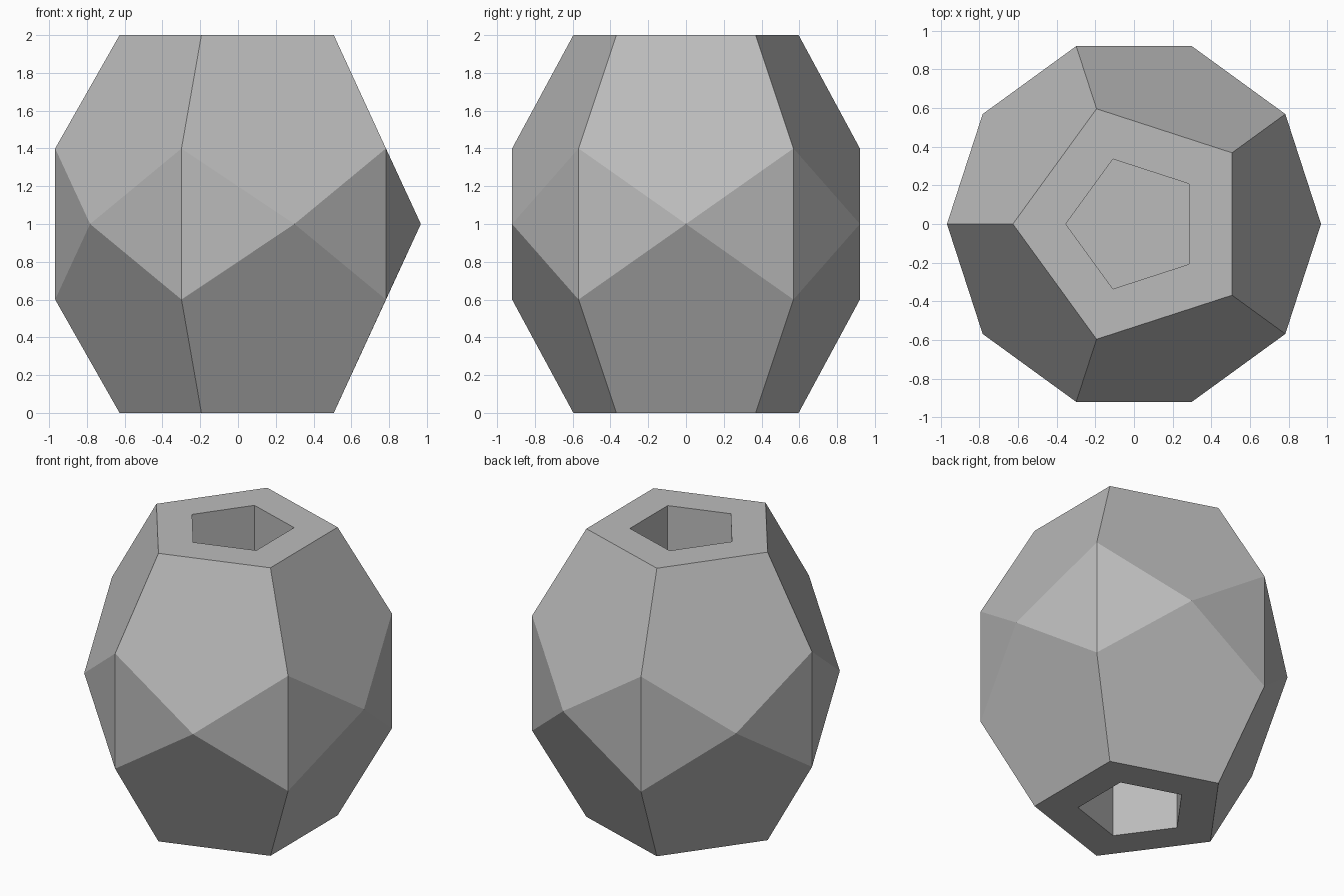
import bpy, bmesh
from math import cos, sin, radians

if "Cube" in bpy.data.objects:
    bpy.data.objects.remove(bpy.data.objects["Cube"])

RIM, BELLY, HOLE = 0.627, 0.968, 0.353   # corner radii
DEPTH = 0.6                              # depth of each end pocket

bm = bmesh.new()


def ring(radius, z, start):
    """Five corners of a level pentagon."""
    return [bm.verts.new((radius * cos(radians(start + 72 * k)),
                          radius * sin(radians(start + 72 * k)), z))
            for k in range(5)]


# Belly corners: middle zigzag points shared by both halves
mid = ring(BELLY, 1.0, 0)
shoulders = []
for s in (1, -1):
    end_z = 1 + s
    shoulder = ring(BELLY, 1 + 0.4 * s, 36)
    rim = ring(RIM, end_z, 36)
    hole = ring(HOLE, end_z, 36)
    floor = ring(HOLE, end_z - s * DEPTH, 36)
    shoulders.append(shoulder)
    for k in range(5):
        j = (k + 1) % 5
        # large sloping pentagon, flat end border, pocket wall
        bm.faces.new((rim[k], rim[j], shoulder[j], mid[j], shoulder[k]))
        bm.faces.new((rim[k], rim[j], hole[j], hole[k]))
        bm.faces.new((hole[k], hole[j], floor[j], floor[k]))
    bm.faces.new(floor)

# Triangles around the belly
up, low = shoulders
for k in range(5):
    for m in (mid[k], mid[(k + 1) % 5]):
        bm.faces.new((up[k], low[k], m))

bmesh.ops.recalc_face_normals(bm, faces=bm.faces)
mesh = bpy.data.meshes.new("faceted_body")
bm.to_mesh(mesh)
bm.free()

# Single flat grey
grey = bpy.data.materials.new("mid grey")
grey.diffuse_color = (0.5, 0.5, 0.5, 1)
grey.use_nodes = True
grey.node_tree.nodes["Principled BSDF"].inputs["Base Color"].default_value = grey.diffuse_color
mesh.materials.append(grey)
body = bpy.data.objects.new("faceted_body", mesh)
bpy.context.collection.objects.link(body)
